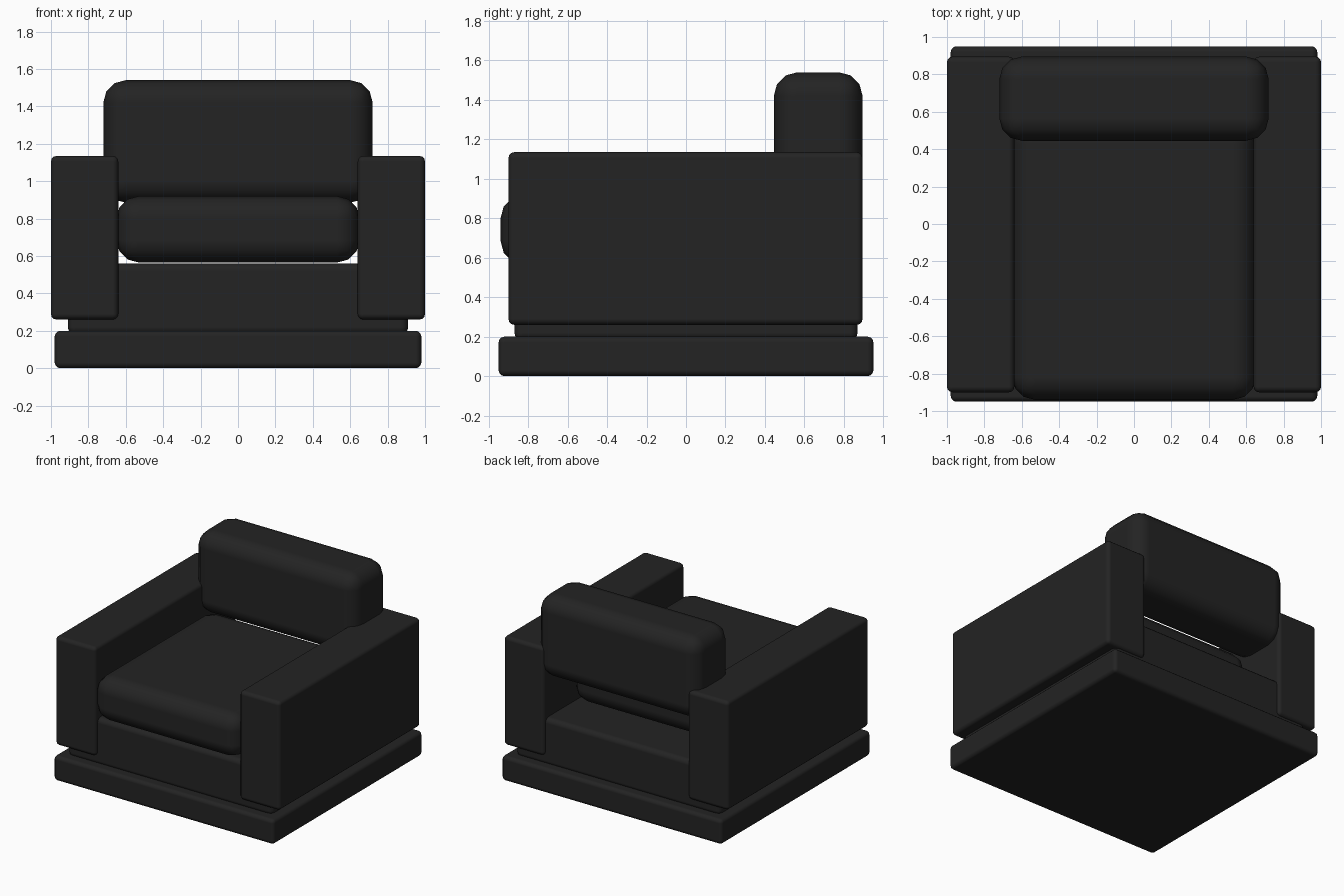
import bpy
import math

default = bpy.data.objects.get("Cube")
if default:
    bpy.data.objects.remove(default, do_unlink=True)

# Single upholstery colour
black = bpy.data.materials.new("black_upholstery")
black.use_nodes = True
colour = (0.017, 0.017, 0.017, 1.0)
black.diffuse_color = colour
black.node_tree.nodes["Principled BSDF"].inputs["Base Color"].default_value = colour


def rounded_block(name, x, y, z, radius, segments=3):
    """Box spanning the given (min, max) ranges, with rounded edges."""
    spans = (x, y, z)
    bpy.ops.mesh.primitive_cube_add(size=1, location=[(a + b) / 2 for a, b in spans])
    block = bpy.context.object
    block.name = name
    block.scale = [b - a for a, b in spans]
    bpy.ops.object.transform_apply(location=False, rotation=False, scale=True)
    block.data.materials.append(black)
    bpy.ops.object.shade_smooth_by_angle(angle=math.radians(40))
    bevel = block.modifiers.new("rounded_edges", "BEVEL")
    bevel.width = radius
    bevel.segments = segments
    bevel.harden_normals = True
    bpy.ops.object.modifier_apply(modifier=bevel.name)
    bpy.ops.object.shade_smooth_by_angle(angle=math.radians(40))
    return block


# Plinth and seat body
rounded_block("plinth", (-0.98, 0.98), (-0.95, 0.95), (0, 0.2), 0.03)
rounded_block("seat_body", (-0.91, 0.91), (-0.87, 0.87), (0.18, 0.56), 0.04)

# Arms
for side, name in ((1, "left_arm"), (-1, "right_arm")):
    rounded_block(name, sorted((side * 0.64, side * 1.0)), (-0.9, 0.895), (0.26, 1.135), 0.03)

# Loose cushions
rounded_block("seat_cushion", (-0.65, 0.65), (-0.94, 0.55), (0.565, 0.92), 0.12)
rounded_block("back_cushion", (-0.72, 0.72), (0.445, 0.895), (0.885, 1.54), 0.12)
